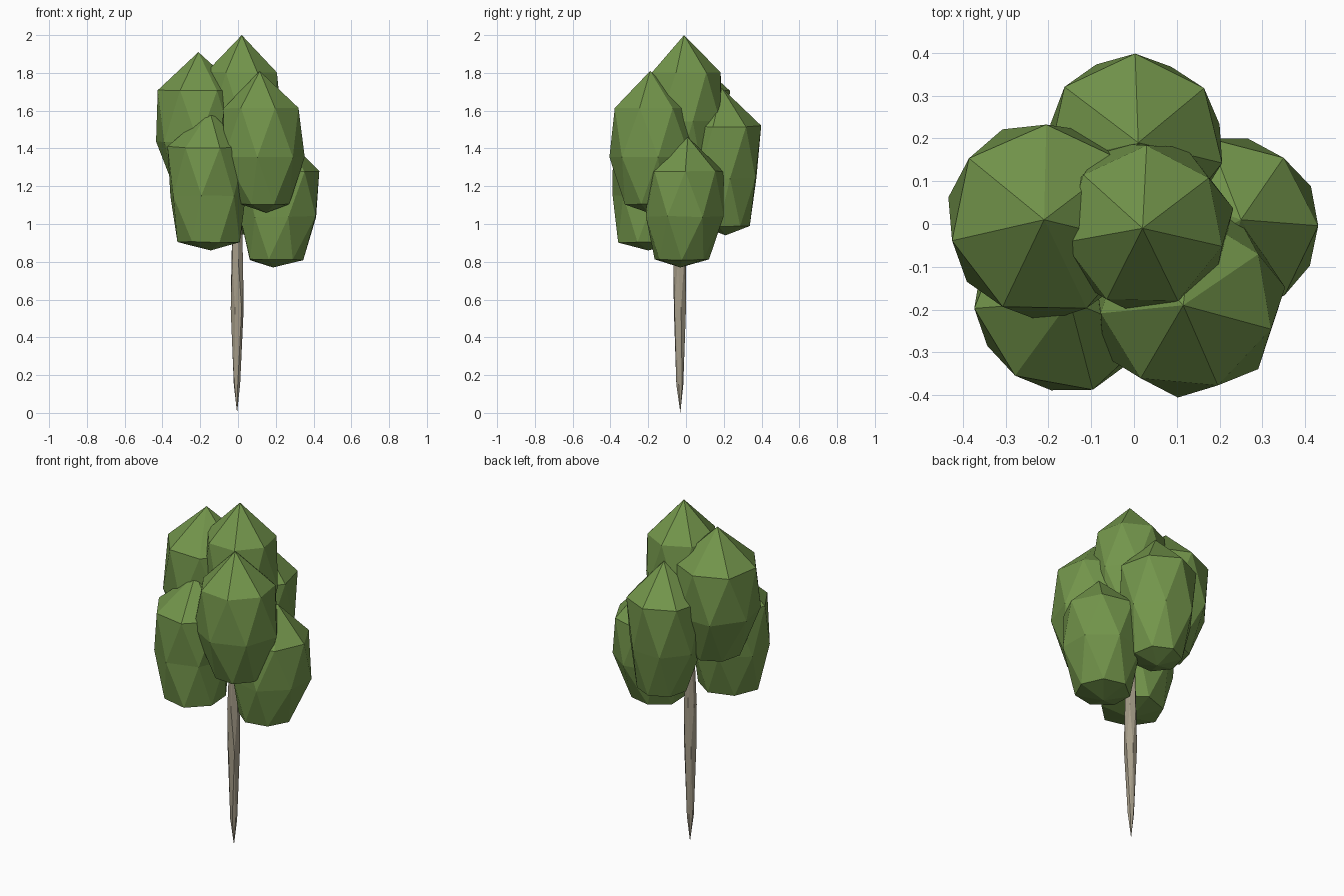
import bpy, bmesh, math, random
from mathutils import Vector

random.seed(4)
old = bpy.data.objects.get("Cube")
if old:
    bpy.data.objects.remove(old)


def make_material(name, colour):
    mat = bpy.data.materials.new(name)
    mat.use_nodes = True
    mat.diffuse_color = (*colour, 1)
    mat.node_tree.nodes["Principled BSDF"].inputs["Base Color"].default_value = (*colour, 1)
    mat.node_tree.nodes["Principled BSDF"].inputs["Roughness"].default_value = 0.9
    return mat


leaf = make_material("leaf green", (0.17, 0.30, 0.07))
bark = make_material("pale bark", (0.38, 0.335, 0.25))


def spindle(name, mat, top, bottom, rings, sides, turn, jitter):
    """Closed faceted body: two tips joined by staggered rings of (radius, centre)."""
    bm = bmesh.new()
    loops = []
    for level, (radius, centre) in enumerate(rings):
        loop = []
        for i in range(sides):
            a = turn + math.tau * (i + 0.5 * (level % 2)) / sides
            r = radius * (1 + random.uniform(-jitter, jitter))
            dz = random.uniform(-jitter, jitter) * radius
            loop.append(bm.verts.new(centre + Vector((r * math.cos(a), r * math.sin(a), dz))))
        loops.append(loop)
    tip, foot = bm.verts.new(top), bm.verts.new(bottom)
    for i in range(sides):
        j = (i + 1) % sides
        bm.faces.new((tip, loops[0][i], loops[0][j]))
        bm.faces.new((foot, loops[-1][j], loops[-1][i]))
        for level in range(len(loops) - 1):
            up, low = loops[level], loops[level + 1]
            if level % 2 == 0:
                bm.faces.new((up[i], low[i], up[j]))
                bm.faces.new((up[j], low[i], low[j]))
            else:
                bm.faces.new((up[i], low[i], low[j]))
                bm.faces.new((up[i], low[j], up[j]))
    bmesh.ops.recalc_face_normals(bm, faces=bm.faces)
    mesh = bpy.data.meshes.new(name)
    bm.to_mesh(mesh)
    bm.free()
    mesh.materials.append(mat)
    obj = bpy.data.objects.new(name, mesh)
    bpy.context.collection.objects.link(obj)


def foliage(name, apex, foot, middle, radii, turn):
    """Leaf clump: shoulder, waist and lower ring between a pointed top and blunt foot."""
    top, bottom = Vector(apex), Vector(foot)
    rings = []
    for radius, t in zip(radii, (0.26, 0.61, 0.94)):
        centre = top.lerp(bottom, t)
        # bow the axis towards the middle of the clump
        bow = 4 * t * (1 - t)
        centre.x += (middle[0] - centre.x) * bow
        centre.y += (middle[1] - centre.y) * bow
        rings.append((radius, centre))
    spindle(name, leaf, top, bottom, rings, 7, math.radians(turn), 0.02)


# Six overlapping leaf clumps
foliage("crown_foliage", (0.02, -0.01, 2.0), (0.03, 0, 1.25), (0.025, -0.005),
        (0.19, 0.21, 0.14), 37)
foliage("upper_right_foliage", (-0.21, 0.01, 1.91), (-0.19, 0.01, 1.13), (-0.208, 0.008),
        (0.227, 0.234, 0.14), 38)
foliage("back_foliage", (0.01, 0.19, 1.72), (0.015, 0.21, 0.94), (0, 0.187),
        (0.21, 0.203, 0.135), 90)
foliage("front_left_foliage", (0.115, -0.19, 1.81), (0.15, -0.2, 1.06), (0.122, -0.178),
        (0.205, 0.229, 0.135), -18)
foliage("front_right_foliage", (-0.15, -0.18, 1.6), (-0.145, -0.2, 0.86), (-0.163, -0.18),
        (0.212, 0.207, 0.17), 30)
foliage("lower_left_foliage", (0.25, 0.01, 1.46), (0.185, -0.03, 0.77), (0.22, -0.005),
        (0.205, 0.212, 0.148), 0)

# Slender trunk, thickest at half height and ending inside the leaves
trunk_rings = [(r, Vector((-0.005, -0.033, z)))
               for r, z in ((0.02, 1.2), (0.033, 0.8), (0.035, 0.55), (0.018, 0.15))]
spindle("trunk", bark, Vector((0, -0.02, 1.4)), Vector((-0.005, -0.03, 0)),
        trunk_rings, 6, 0.2, 0.06)
